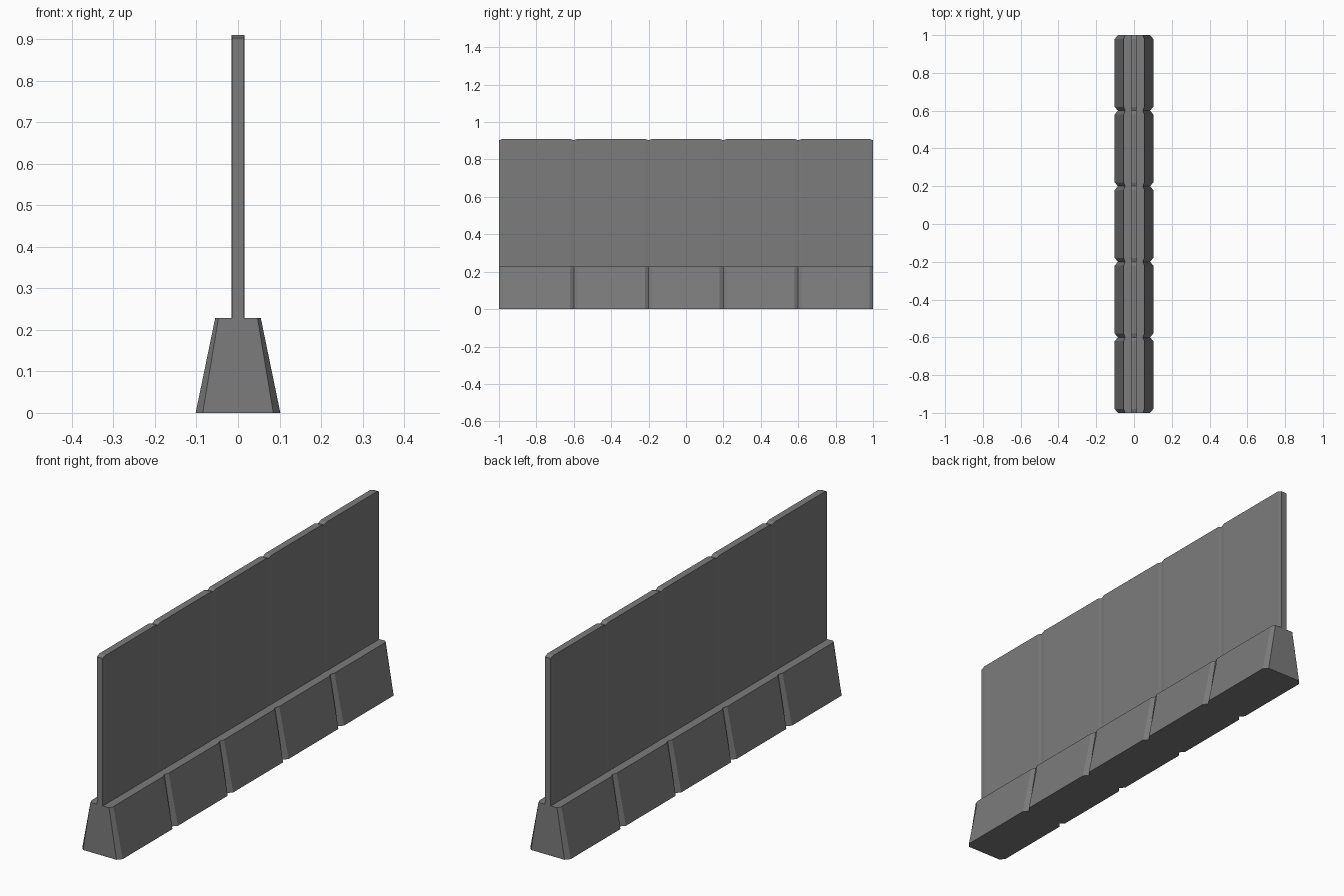
import bpy, bmesh, math

if "Cube" in bpy.data.objects:
    bpy.data.objects.remove(bpy.data.objects["Cube"])

grey = bpy.data.materials.new("concrete_grey")
grey.diffuse_color = (0.2, 0.2, 0.2, 1)
grey.use_nodes = True
grey.node_tree.nodes["Principled BSDF"].inputs["Base Color"].default_value = grey.diffuse_color

COUNT, LENGTH = 5, 0.4
Z_BASE, Z_TOP = 0.228, 0.91


def loft(name, y0, sections):
    """Join cross-sections along y; each is (offset, z0, half width, z1, half width)."""
    bm = bmesh.new()
    rings = []
    for dy, z0, w0, z1, w1 in sections:
        pts = [(-w0, z0), (w0, z0), (w1, z1), (-w1, z1)]
        rings.append([bm.verts.new((x, y0 + dy, z)) for x, z in pts])
    for a, b in zip(rings, rings[1:]):
        for i in range(4):
            j = (i + 1) % 4
            bm.faces.new((a[i], a[j], b[j], b[i]))
    bm.faces.new(rings[0])
    bm.faces.new(rings[-1])
    bmesh.ops.recalc_face_normals(bm, faces=bm.faces)
    mesh = bpy.data.meshes.new(name)
    bm.to_mesh(mesh)
    bm.free()
    mesh.materials.append(grey)
    obj = bpy.data.objects.new(name, mesh)
    bpy.context.collection.objects.link(obj)
    return obj


def segment(name, y0, cut, end, middle):
    """Constant middle with chamfered ends."""
    return loft(name, y0, [(0, *end), (cut, *middle), (LENGTH - cut, *middle), (LENGTH, *end)])


for i in range(COUNT):
    y0 = -1 + i * LENGTH
    # sloped foot block with chamfered corners
    segment(f"foot_block_{i + 1}", y0, 0.02,
            (0, 0.085, Z_BASE, 0.047), (0, 0.102, Z_BASE, 0.055))
    # thin upright panel, slightly eased at each joint
    segment(f"wall_panel_{i + 1}", y0, 0.02,
            (Z_BASE, 0.014, 0.903, 0.014), (Z_BASE, 0.016, Z_TOP, 0.016))
